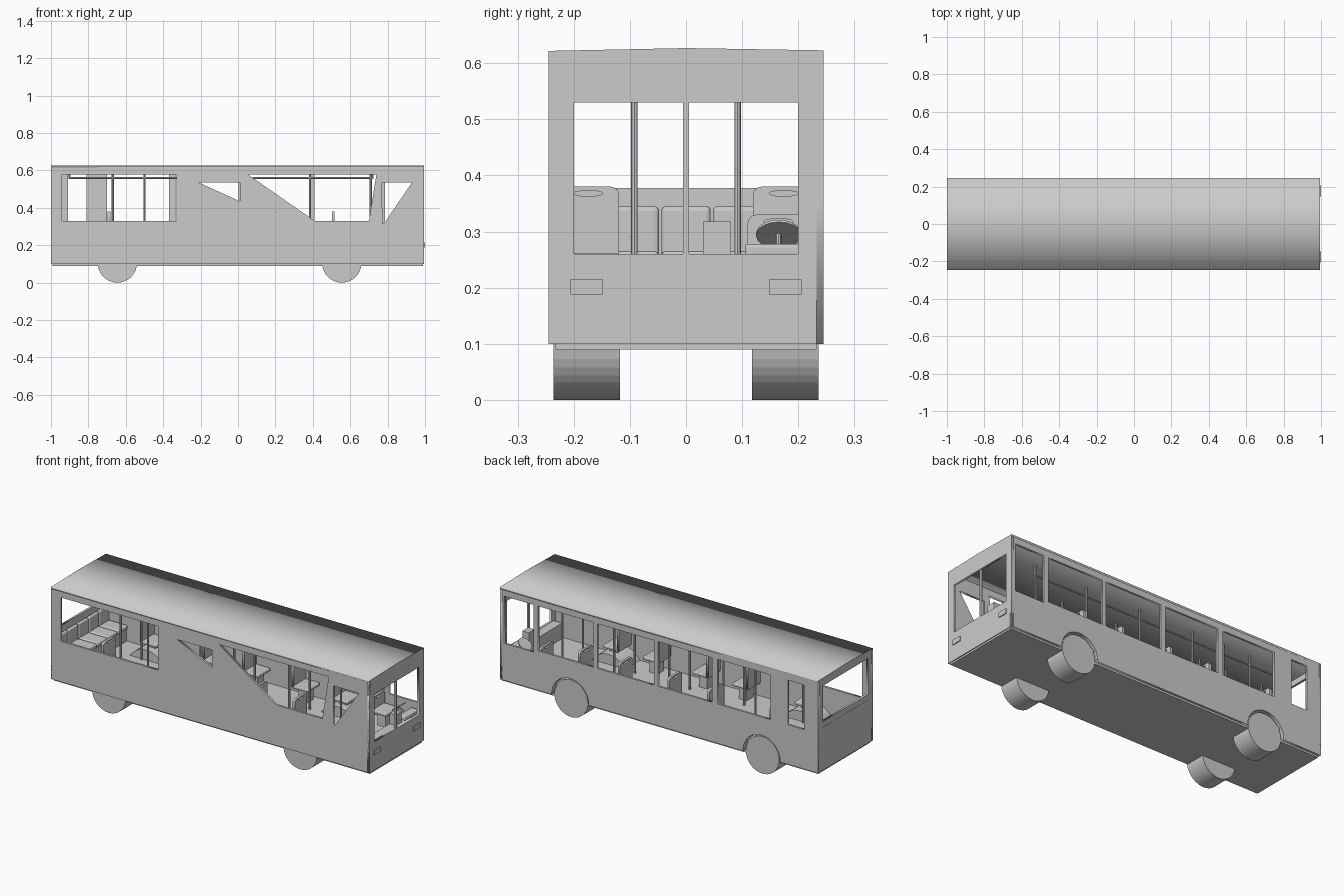
import bpy, bmesh
from math import pi, cos, sin, radians
from mathutils import Euler, Matrix, Vector

if "Cube" in bpy.data.objects:
    bpy.data.objects.remove(bpy.data.objects["Cube"])

ROT = {'x': Euler((pi/2, 0, pi/2)), 'y': Euler((pi/2, 0, 0)), 'z': Euler((0, 0, 0))}


def link(name, me):
    ob = bpy.data.objects.new(name, me)
    bpy.context.collection.objects.link(ob)
    return ob


def panel(name, loops, axis, a, b):
    """Outline with holes, extruded along an axis from a to b."""
    cu = bpy.data.curves.new(name, 'CURVE')
    cu.dimensions = '2D'
    cu.fill_mode = 'BOTH'
    cu.extrude = abs(b - a) / 2
    for pts in loops:
        sp = cu.splines.new('POLY')
        sp.points.add(len(pts) - 1)
        for p, (u, v) in zip(sp.points, pts):
            p.co = (u, v, 0, 1)
        sp.use_cyclic_u = True
    tmp = link(name + "_outline", cu)
    me = bpy.data.meshes.new_from_object(tmp.evaluated_get(bpy.context.evaluated_depsgraph_get()))
    bpy.data.objects.remove(tmp)
    off = Vector([(a + b) / 2 if axis == k else 0 for k in 'xyz'])
    me.transform(Matrix.Translation(off) @ ROT[axis].to_matrix().to_4x4())
    return link(name, me)


def box(name, x0, x1, y0, y1, z0, z1, bevel=0):
    bm = bmesh.new()
    bmesh.ops.create_cube(bm, size=1)
    for v in bm.verts:
        v.co = ((x0+x1)/2 + v.co.x*(x1-x0), (y0+y1)/2 + v.co.y*(y1-y0), (z0+z1)/2 + v.co.z*(z1-z0))
    me = bpy.data.meshes.new(name)
    bm.to_mesh(me)
    bm.free()
    ob = link(name, me)
    if bevel:
        m = ob.modifiers.new("Bevel", 'BEVEL')
        m.width, m.segments = bevel, 3
    return ob


def rod(name, p, q, r, sides=8):
    p, q = Vector(p), Vector(q)
    bm = bmesh.new()
    bmesh.ops.create_cone(bm, cap_ends=True, segments=sides, radius1=r, radius2=r, depth=(q-p).length)
    me = bpy.data.meshes.new(name)
    bm.to_mesh(me)
    bm.free()
    me.transform(Matrix.Translation((p+q)/2) @ (q-p).to_track_quat('Z', 'Y').to_matrix().to_4x4())
    return link(name, me)


def rect(u0, u1, v0, v1):
    return [(u0, v0), (u1, v0), (u1, v1), (u0, v1)]


def arc(cu, cv, ru, rv, a0, a1, n):
    return [(cu + ru*cos(radians(a0+(a1-a0)*i/n)), cv + rv*sin(radians(a0+(a1-a0)*i/n))) for i in range(n+1)]


X0, X1, W, T = -1.0, 0.995, 0.245, 0.012
AXLES = (-0.645, 0.555)
R = 0.105

# right-hand wall with its partly covered windows
panel("door_side_wall", [
    rect(X0, X1, 0.1, 0.615),
    rect(-0.94, -0.33, 0.33, 0.578),
    [(-0.21, 0.535), (0.01, 0.535), (0.01, 0.435)],
    [(0.055, 0.577), (0.74, 0.577), (0.70, 0.33), (0.41, 0.33)],
    [(0.77, 0.535), (0.93, 0.535), (0.78, 0.315), (0.772, 0.315)]], 'y', -W, -W + T)

# left-hand wall with wheel arches and a row of windows
outline = [(X0, 0.1)]
for ax in AXLES:
    outline += arc(ax, 0.105, 0.116, 0.116, 182, -2, 20)
outline += [(X1, 0.1), (X1, 0.615), (X0, 0.615)]
panes = [(-0.91, -0.81), (-0.70, -0.37), (-0.335, 0.003), (0.03, 0.385), (0.41, 0.757), (0.785, 0.97)]
panel("driver_side_wall", [outline] + [rect(a, b, 0.325 if b < 0.9 else 0.31, 0.578) for a, b in panes],
      'y', W - T, W)

# front and rear ends
panel("front_end", [rect(-W, W, 0.1, 0.615), rect(-0.2, 0.2, 0.26, 0.53)], 'x', X1 - T, X1)
panel("rear_end", [rect(-W, W, 0.1, 0.615), rect(-0.2, 0.2, 0.378, 0.58)], 'x', X0, X0 + T)
box("windshield_divider", X1 - T, X1 - 0.002, -0.005, 0.005, 0.26, 0.53)
box("engine_hatch", X0 - 0.001, X0 + T, -0.2, 0.215, 0.12, 0.345)
for s in (-1, 1):
    box("headlight", X1 - 0.005, 1.0, s*0.177 - 0.029, s*0.177 + 0.029, 0.188, 0.215)

# roof with a slight crown
panel("roof", [[(-W, 0.612), (W, 0.612), (W, 0.623), (0, 0.627), (-W, 0.622)]], 'x', X0, X1)

# underbody and passenger floor
box("underbody", X0 + 0.008, X1 - 0.005, -0.233, 0.233, 0.09, 0.102)
box("floor", X0 + T, X1 - T, -W + T, W - T, 0.16, 0.17)

# wheels and wheel housings
for ax in AXLES:
    for s in (-1, 1):
        rod("wheel", (ax, s*0.118, R), (ax, s*0.236, R), R, 40)
        panel("wheel_housing", [arc(ax, 0.105, 0.122, 0.122, 0, 180, 18) + arc(ax, 0.105, 0.116, 0.116, 180, 0, 18)],
              'y', s*0.1, s*0.234)
        panel("wheel_housing_side", [arc(ax, 0.105, 0.122, 0.122, 0, 180, 18)], 'y', s*0.1, s*0.105)


# seats with a rounded back and a grip slot
def seat(x, y, top=0.38):
    h = 0.055
    back = [(y-h, 0.25), (y+h, 0.25)] + arc(y+h-0.015, top-0.015, 0.015, 0.015, 0, 90, 4) \
        + arc(y-h+0.015, top-0.015, 0.015, 0.015, 90, 180, 4)
    panel("seat_back", [back, arc(y, top-0.012, 0.026, 0.005, 0, 345, 23)], 'x', x - 0.007, x + 0.007)
    box("seat_cushion", x - 0.007, x + 0.095, y - h, y + h, 0.243, 0.262, 0.006)
    box("seat_base", x + 0.02, x + 0.07, y - 0.03, y + 0.03, 0.17, 0.245)


for s in (-1, 1):
    for x in (-0.69, -0.30, -0.05, 0.26, 0.51):
        seat(x, s*0.174)

# rear bench
box("rear_bench_base", -0.985, -0.86, -0.23, 0.23, 0.17, 0.245)
for i in range(5):
    y = -0.184 + i*0.092
    box("rear_bench_cushion", -0.97, -0.85, y - 0.044, y + 0.044, 0.24, 0.265, 0.008)
    box("rear_bench_back", -0.986, -0.965, y - 0.044, y + 0.044, 0.255, 0.345, 0.008)

# driver area
seat(0.76, 0.165, 0.33)
box("dashboard", 0.93, X1 - T, -0.22, 0.23, 0.17, 0.258)
box("instrument_panel", 0.93, 0.975, 0.105, 0.225, 0.255, 0.278, 0.006)
box("ticket_box", 0.93, 0.97, 0.03, 0.08, 0.25, 0.318)
rod("steering_column", (0.94, 0.165, 0.26), (0.895, 0.165, 0.295), 0.005)
rod("steering_wheel", (0.895, 0.165, 0.293), (0.892, 0.165, 0.297), 0.04, 20)

# grab poles and ceiling rails
for s in (-1, 1):
    for x in (-0.67, -0.50, -0.30, 0.04, 0.385, 0.71):
        rod("grab_pole", (x, s*0.092, 0.17), (x, s*0.092, 0.613), 0.006)
    rod("ceiling_rail", (-0.9, s*0.092, 0.56), (0.72, s*0.092, 0.56), 0.005)
    for x in (-0.9, 0.72):
        rod("rail_hanger", (x, s*0.092, 0.555), (x, s*0.092, 0.613), 0.005)
